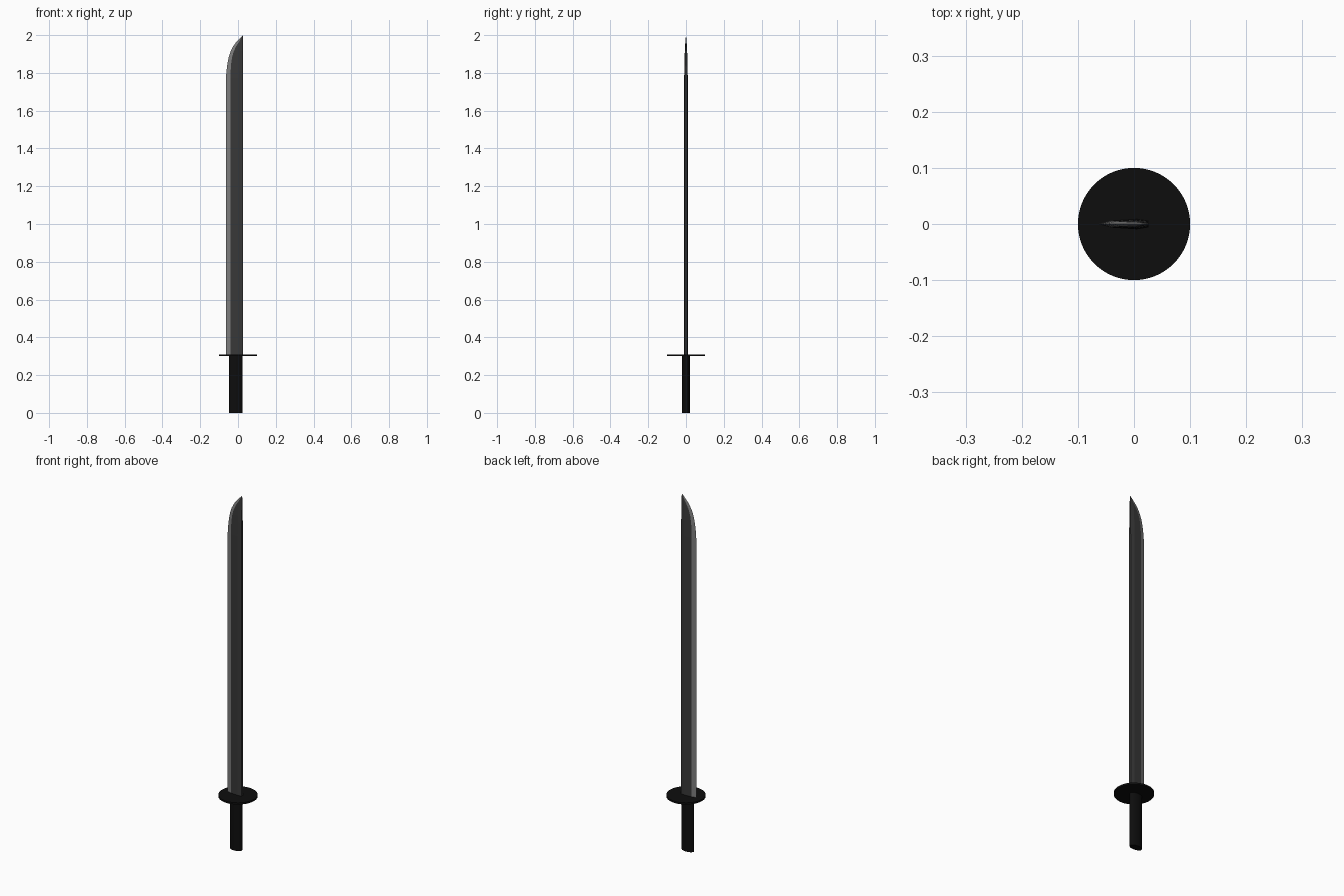
import bpy, bmesh

if "Cube" in bpy.data.objects:
    bpy.data.objects.remove(bpy.data.objects["Cube"])

def material(name, v):
    m = bpy.data.materials.new(name)
    m.diffuse_color = (v, v, v, 1)
    m.use_nodes = True
    m.node_tree.nodes["Principled BSDF"].inputs["Base Color"].default_value = m.diffuse_color
    return m

black = material("black", 0.004)
steel = material("dark_steel", 0.04)
bright = material("bright_steel", 0.2)

def cylinder(name, rx, ry, x, z0, z1, sides):
    bpy.ops.mesh.primitive_cylinder_add(vertices=sides, radius=1, depth=1,
                                        location=(x, 0, (z0 + z1) / 2))
    ob = bpy.context.object
    ob.name = name
    ob.scale = (rx, ry, z1 - z0)
    bpy.ops.object.transform_apply(location=False, rotation=False, scale=True)
    ob.data.materials.append(black)
    bpy.ops.object.shade_smooth_by_angle()
    return ob

# Oval grip and round guard disc
cylinder("handle", 0.036, 0.02, -0.012, 0, 0.302, 48)
cylinder("guard", 0.1, 0.1, 0, 0.3, 0.31, 64)

# Blade stations: height, cutting edge x, bevel line x, thickness factor
stations = [
    (0.305, -0.064, -0.040, 1.0),
    (1.770, -0.064, -0.040, 1.0),
    (1.810, -0.061, -0.039, 0.95),
    (1.850, -0.056, -0.036, 0.88),
    (1.885, -0.049, -0.031, 0.78),
    (1.915, -0.039, -0.022, 0.66),
    (1.940, -0.026, -0.010, 0.52),
    (1.960, -0.012, 0.003, 0.38),
    (1.980, 0.006, 0.014, 0.20),
]
SPINE = 0.026
bm = bmesh.new()
rings = []
for z, edge, bevel, t in stations:
    ridge = max(0.005, bevel + 0.4 * (SPINE - bevel))
    half = [(bevel, 0.0065 * t), (ridge, 0.0095 * t), (SPINE, 0.006 * t)]
    section = [(edge, 0)] + [(x, -y) for x, y in half] + [(x, y) for x, y in reversed(half)]
    rings.append([bm.verts.new((x, y, z)) for x, y in section])
tip = bm.verts.new((SPINE, 0, 2.0))
n = len(rings[0])
for i in range(n):
    j = (i + 1) % n
    mat = 1 if i in (0, n - 1) else 0
    for a, b in zip(rings, rings[1:]):
        bm.faces.new((a[i], a[j], b[j], b[i])).material_index = mat
    bm.faces.new((rings[-1][i], rings[-1][j], tip)).material_index = mat
bm.faces.new(rings[0][::-1])
bmesh.ops.recalc_face_normals(bm, faces=bm.faces)
mesh = bpy.data.meshes.new("blade")
bm.to_mesh(mesh)
bm.free()
mesh.materials.append(steel)
mesh.materials.append(bright)
blade = bpy.data.objects.new("blade", mesh)
bpy.context.collection.objects.link(blade)
